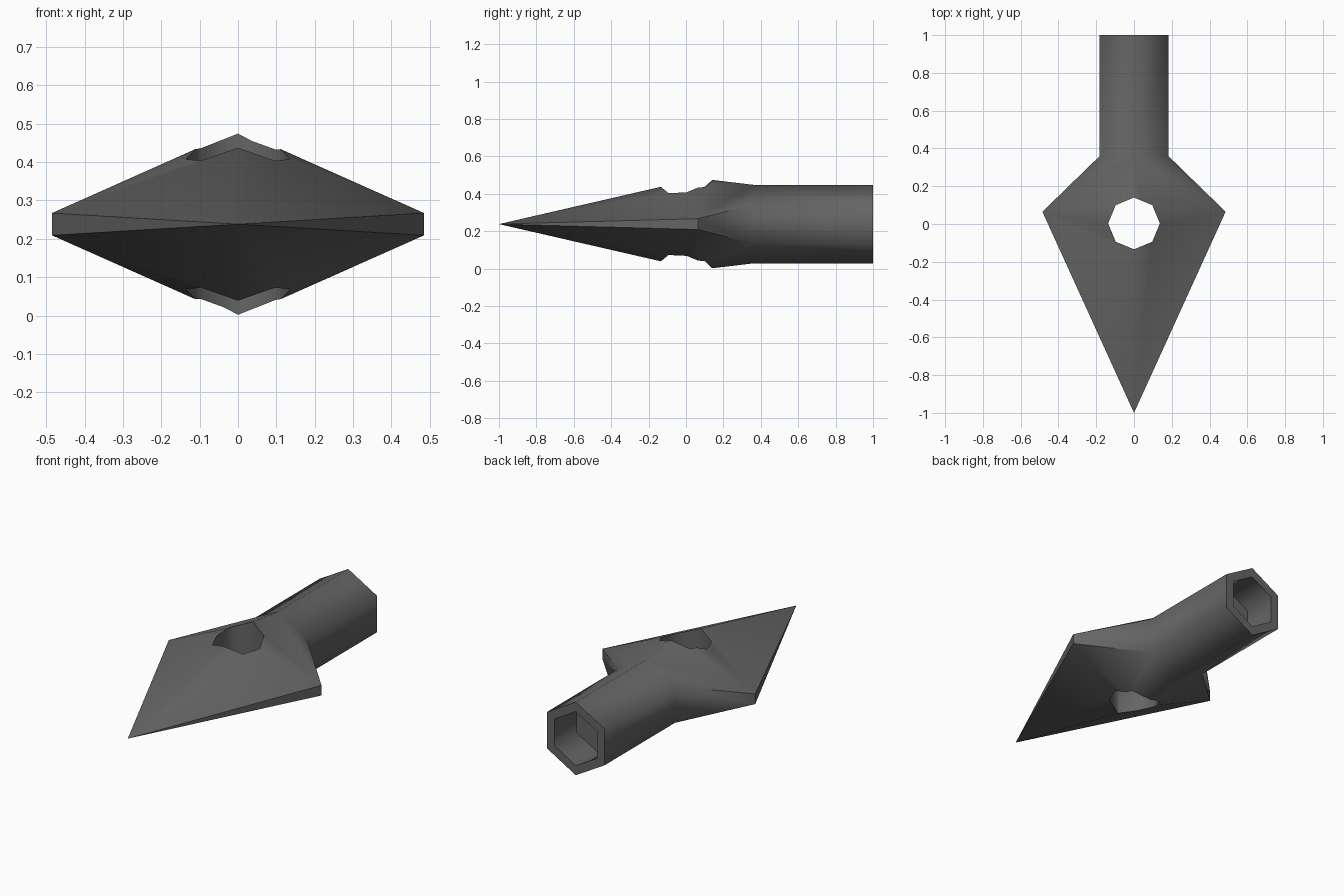
import bpy, bmesh
from math import pi, sin, cos, radians, sqrt

cube = bpy.data.objects.get("Cube")
if cube:
    bpy.data.objects.remove(cube, do_unlink=True)

AXIS_Z = 0.238          # height of the long axis
SHAFT_R = 0.21          # hexagonal socket radius
BORE_R = 0.155

# Dark iron material
iron = bpy.data.materials.new("dark_iron")
iron.use_nodes = True
iron.diffuse_color = (0.13, 0.13, 0.13, 1)
iron.node_tree.nodes["Principled BSDF"].inputs["Base Color"].default_value = (0.13, 0.13, 0.13, 1)


def hex_ring(bm, y, half_width, peak, side):
    """Six-sided section: ridge on top and bottom, short upright edge on each side."""
    pts = [(0, peak), (half_width, side), (half_width, -side),
           (0, -peak), (-half_width, -side), (-half_width, side)]
    return [bm.verts.new((x, y, AXIS_Z + z)) for x, z in pts]


def regular_ring(bm, y, r):
    return hex_ring(bm, y, r * sqrt(3) / 2, r, r / 2)


def make_object(name, bm):
    bmesh.ops.recalc_face_normals(bm, faces=bm.faces)
    mesh = bpy.data.meshes.new(name)
    bm.to_mesh(mesh)
    bm.free()
    obj = bpy.data.objects.new(name, mesh)
    bpy.context.collection.objects.link(obj)
    return obj


# Blade, neck, socket and blind bore as one run of hexagonal sections
bm = bmesh.new()
tip = bm.verts.new((0, -1, AXIS_Z))
rings = [hex_ring(bm, 0.065, 0.485, 0.245, 0.029),
         regular_ring(bm, 0.36, SHAFT_R),
         regular_ring(bm, 1, SHAFT_R),
         regular_ring(bm, 1, BORE_R),
         regular_ring(bm, 0.8, BORE_R)]
for i in range(6):
    j = (i + 1) % 6
    bm.faces.new((tip, rings[0][i], rings[0][j]))
    for a, b in zip(rings, rings[1:]):
        bm.faces.new((a[i], a[j], b[j], b[i]))
bm.faces.new(rings[-1])
head = make_object("spear_head", bm)
head.data.materials.append(iron)

# Eight-sided hole through the blade
bm = bmesh.new()
ends = [[bm.verts.new((0.137 * sin(k * pi / 4), 0.003 + 0.137 * cos(k * pi / 4), z))
         for k in range(8)] for z in (-0.5, 1)]
for k in range(8):
    n = (k + 1) % 8
    bm.faces.new((ends[0][k], ends[0][n], ends[1][n], ends[1][k]))
for ring in ends:
    bm.faces.new(ring)
cutter = make_object("hole_cutter", bm)
cutter.data.materials.append(iron)
cutter.hide_render = True

cut = head.modifiers.new("blade_hole", 'BOOLEAN')
cut.operation = 'DIFFERENCE'
cut.solver = 'EXACT'
cut.object = cutter

bpy.ops.object.select_all(action='DESELECT')
bpy.context.view_layer.objects.active = head
head.select_set(True)
bpy.ops.object.modifier_apply(modifier=cut.name)
bpy.data.objects.remove(cutter, do_unlink=True)

# Soft facets, crisp cutting edges and openings
bpy.ops.object.shade_smooth_by_angle(angle=radians(62))
